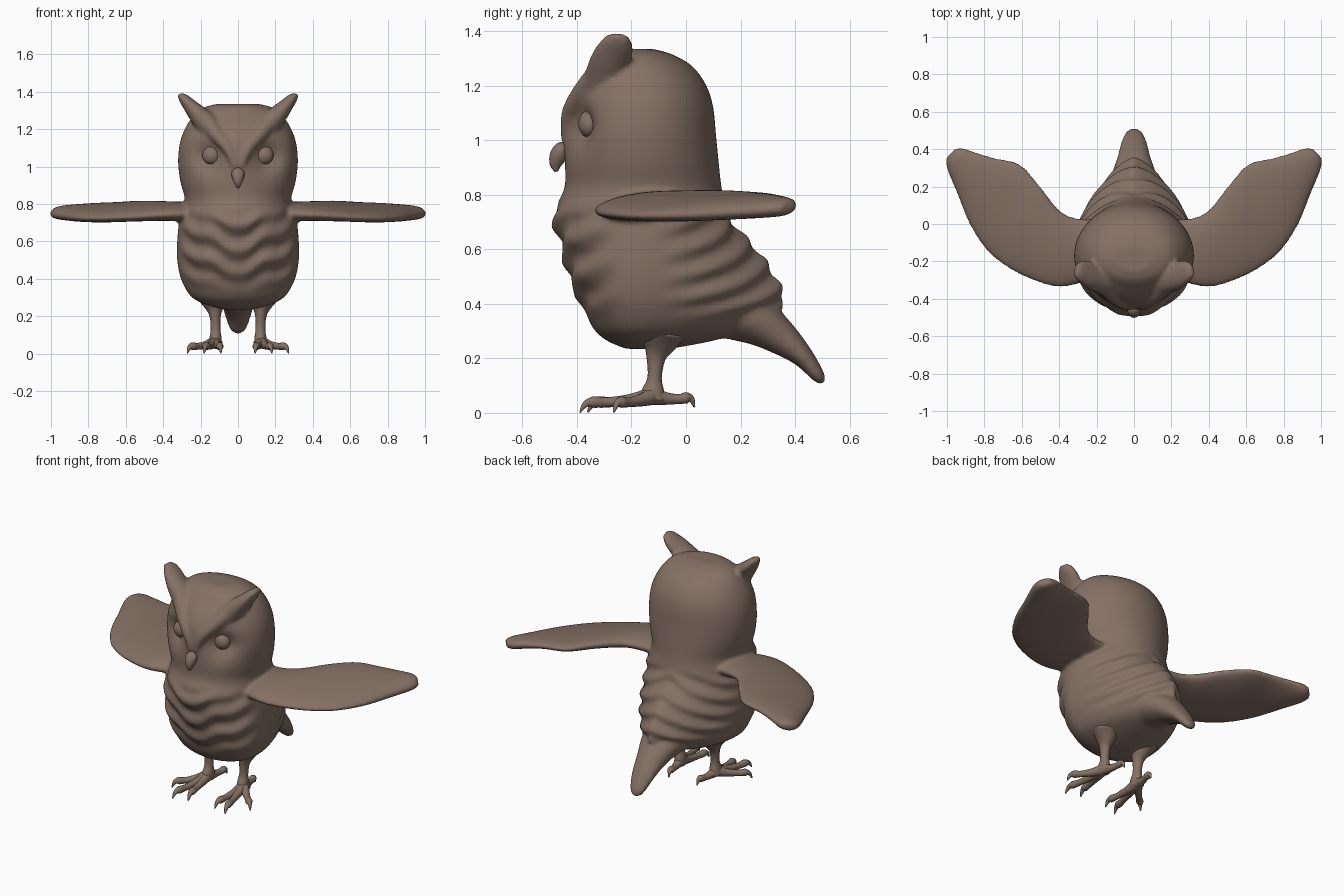
import bpy, bmesh, math
from mathutils import Vector

if "Cube" in bpy.data.objects:
    bpy.data.objects.remove(bpy.data.objects["Cube"], do_unlink=True)

brown = bpy.data.materials.new("clay_brown")
brown.use_nodes = True
colour = (0.235, 0.165, 0.128, 1)
brown.diffuse_color = colour
brown.node_tree.nodes["Principled BSDF"].inputs["Base Color"].default_value = colour


def refine(rows, steps):
    """Catmull-Rom resampling of rows of numbers."""
    out = []
    last = len(rows) - 1
    for i in range(last):
        quad = zip(rows[max(i - 1, 0)], rows[i], rows[i + 1], rows[min(i + 2, last)])
        quad = list(quad)
        for k in range(steps):
            t = k / steps
            out.append([b + t * ((c - a) + t * ((2 * a - 5 * b + 4 * c - d)
                        + t * (3 * b - a - 3 * c + d))) / 2 for a, b, c, d in quad])
    out.append(list(rows[last]))
    return out


def skin(bm, rings):
    """Join closed rings of points into a capped solid."""
    loops = [[bm.verts.new(p) for p in ring] for ring in rings]
    for low, high in zip(loops, loops[1:]):
        for i in range(len(low)):
            j = (i + 1) % len(low)
            bm.faces.new((low[i], low[j], high[j], high[i]))
    bm.faces.new(loops[0])
    bm.faces.new(loops[-1])


def turn(n):
    return [2 * math.pi * i / n for i in range(n)]


def tube(bm, rows, ref, n=16, steps=4):
    """Tapered tube; each row is x, y, z, radius across ref, radius along ref."""
    rows = refine(rows, steps)
    points = [Vector(r[:3]) for r in rows]
    rings = []
    for i, r in enumerate(rows):
        tangent = points[min(i + 1, len(rows) - 1)] - points[max(i - 1, 0)]
        u = tangent.cross(Vector(ref)).normalized()
        v = u.cross(tangent).normalized()
        rings.append([points[i] + u * r[3] * math.cos(a) + v * r[4] * math.sin(a)
                      for a in turn(n)])
    skin(bm, rings)


def finish(name, bm):
    bmesh.ops.recalc_face_normals(bm, faces=bm.faces[:])
    for f in bm.faces:
        f.smooth = True
    mesh = bpy.data.meshes.new(name)
    bm.to_mesh(mesh)
    bm.free()
    mesh.materials.append(brown)
    obj = bpy.data.objects.new(name, mesh)
    bpy.context.collection.objects.link(obj)
    return obj


def ramp(v, a, b):
    t = min(max((v - a) / (b - a), 0), 1)
    return t * t * (3 - 2 * t)


# Trunk and head: height, front, back, half width, taper of the rear half
trunk = [
    (.235, -.22, -.06, .07, 1), (.265, -.29, .10, .18, 1.1), (.31, -.34, .25, .255, 1.4),
    (.40, -.385, .36, .305, 1.7), (.50, -.43, .33, .325, 1.7), (.60, -.455, .26, .325, 1.5),
    (.70, -.485, .17, .315, 1.2), (.76, -.475, .145, .295, 1), (.83, -.445, .13, .285, 1),
    (.92, -.445, .12, .308, 1), (1.02, -.455, .11, .32, 1), (1.12, -.445, .10, .312, 1),
    (1.20, -.405, .075, .285, 1), (1.27, -.345, .025, .24, 1), (1.315, -.30, -.05, .185, 1),
    (1.335, -.25, -.12, .11, 1)]
MID = -.17


def trunk_ring(z, front, back, width, taper):
    ring = []
    for a in turn(96):
        c, s = math.cos(a), math.sin(a)
        x = width * math.copysign(abs(c) ** (taper if s > 0 else 1), c)
        y = MID + s * ((back - MID) if s > 0 else (MID - front))
        # feather ruffles on breast and back
        sway = z - .45 * abs(x) + .012 * math.sin(34 * abs(x))
        if s < 0:
            mask = ramp(z, .32, .45) * (1 - ramp(z, .7, .8)) * ramp(-s, .2, .7)
            push = .013 * mask * math.sin(2 * math.pi * sway / .13)
        else:
            mask = ramp(z, .33, .42) * (1 - ramp(z, .68, .78)) * ramp(s, .1, .5)
            push = .012 * mask * math.sin(2 * math.pi * (z + .5 * abs(x)) / .09)
        # hollow eye sockets
        if s < 0:
            gap = ((abs(x) - .155) / .085) ** 2 + ((z - 1.05) / .085) ** 2
            y += .07 * math.exp(-gap)
        ring.append((x + c * push, y + s * push, z))
    return ring


bm = bmesh.new()
skin(bm, [trunk_ring(*r) for r in refine(trunk, 6)])

# Tail
tube(bm, [(0, .12, .38, .10, .16), (0, .25, .34, .09, .125), (0, .35, .275, .065, .09),
          (0, .43, .205, .04, .07), (0, .485, .135, .025, .045), (0, .505, .11, .01, .015)],
     (1, 0, 0), 24)

# Wings: leading x, y, z, trailing x, y, z, half thickness
wing = [
    (.12, -.25, .75, .12, .02, .77, .05), (.28, -.315, .745, .30, .03, .775, .05),
    (.42, -.335, .74, .40, .075, .785, .048), (.60, -.275, .728, .50, .20, .795, .045),
    (.76, -.17, .722, .61, .32, .79, .043), (.87, -.02, .725, .75, .355, .785, .04),
    (.945, .16, .735, .85, .385, .775, .038), (.998, .29, .745, .91, .405, .765, .034),
    (1.005, .35, .75, .955, .405, .757, .022)]
for side in (-1, 1):
    rings = []
    for r in refine(wing, 5):
        lead, trail = Vector(r[:3]), Vector(r[3:6])
        ring = []
        for a in turn(32):
            p = (lead + trail) / 2 + (lead - trail) / 2 * math.cos(a)
            p.z += r[6] * math.sin(a)
            p.x *= side
            ring.append(p)
        rings.append(ring)
    skin(bm, rings)

    # Ear tufts and the brow ridges that lead into them
    tube(bm, [(side * .15, -.30, 1.21, .07, .08), (side * .22, -.28, 1.285, .05, .075),
              (side * .265, -.26, 1.335, .036, .068), (side * .295, -.25, 1.368, .026, .052),
              (side * .316, -.245, 1.383, .012, .03)], (0, 1, 0))
    tube(bm, [(side * .015, -.44, 1.0, .02, .02), (side * .05, -.43, 1.09, .03, .03),
              (side * .11, -.385, 1.165, .04, .04), (side * .18, -.31, 1.25, .05, .05)],
         (0, 1, 0))

# Feathered surface fused into one skin
body = finish("body_with_wings", bm)
fuse = body.modifiers.new("fuse", 'REMESH')
fuse.mode = 'VOXEL'
fuse.voxel_size = .011
fuse.use_smooth_shade = True
soften = body.modifiers.new("soften", 'SMOOTH')
soften.factor = .5
soften.iterations = 5

# Beak
bm = bmesh.new()
tube(bm, [(0, -.43, .985, .012, .012), (0, -.455, .968, .028, .034), (0, -.47, .94, .031, .032),
          (0, -.478, .91, .022, .02), (0, -.475, .885, .006, .007)], (1, 0, 0))
finish("beak", bm)

for side, label in ((1, "left"), (-1, "right")):
    # Eyes
    bm = bmesh.new()
    bmesh.ops.create_uvsphere(bm, u_segments=32, v_segments=16, radius=.05)
    for v in bm.verts:
        v.co = Vector((side * .14 + v.co.x, -.355 + v.co.y * .8, 1.06 + v.co.z))
    finish(label + "_eye", bm)

    # Leg
    bm = bmesh.new()
    tube(bm, [(side * .13, -.09, .30, .09, .10), (side * .125, -.10, .245, .05, .06),
              (side * .122, -.11, .20, .03, .035), (side * .12, -.115, .13, .026, .026),
              (side * .12, -.12, .085, .032, .04), (side * .125, -.125, .045, .034, .05)],
         (0, 1, 0))
    finish(label + "_leg", bm)

    # Toes, each ending in a hooked claw
    bm = bmesh.new()
    for tx, ty in ((.095, -.335), (.175, -.36), (.255, -.25), (.10, .015)):
        start, tip = Vector((.123, -.12, .062)), Vector((tx, ty, .035))
        if ty > 0:
            tip.z = .052
        out = (tip - start).normalized()
        path = []
        for f, r, lift in ((0, .033, 0), (.35, .023, -.006), (.7, .018, -.004),
                           (.9, .021, .002), (1, .014, .002), (1.06, .010, -.008),
                           (1.12, .003, -.03)):
            p = start + out * (tip - start).length * f
            path.append((side * p.x, p.y, p.z + lift, r, r))
        tube(bm, path, (0, 0, 1), 12)
    finish(label + "_foot", bm)
